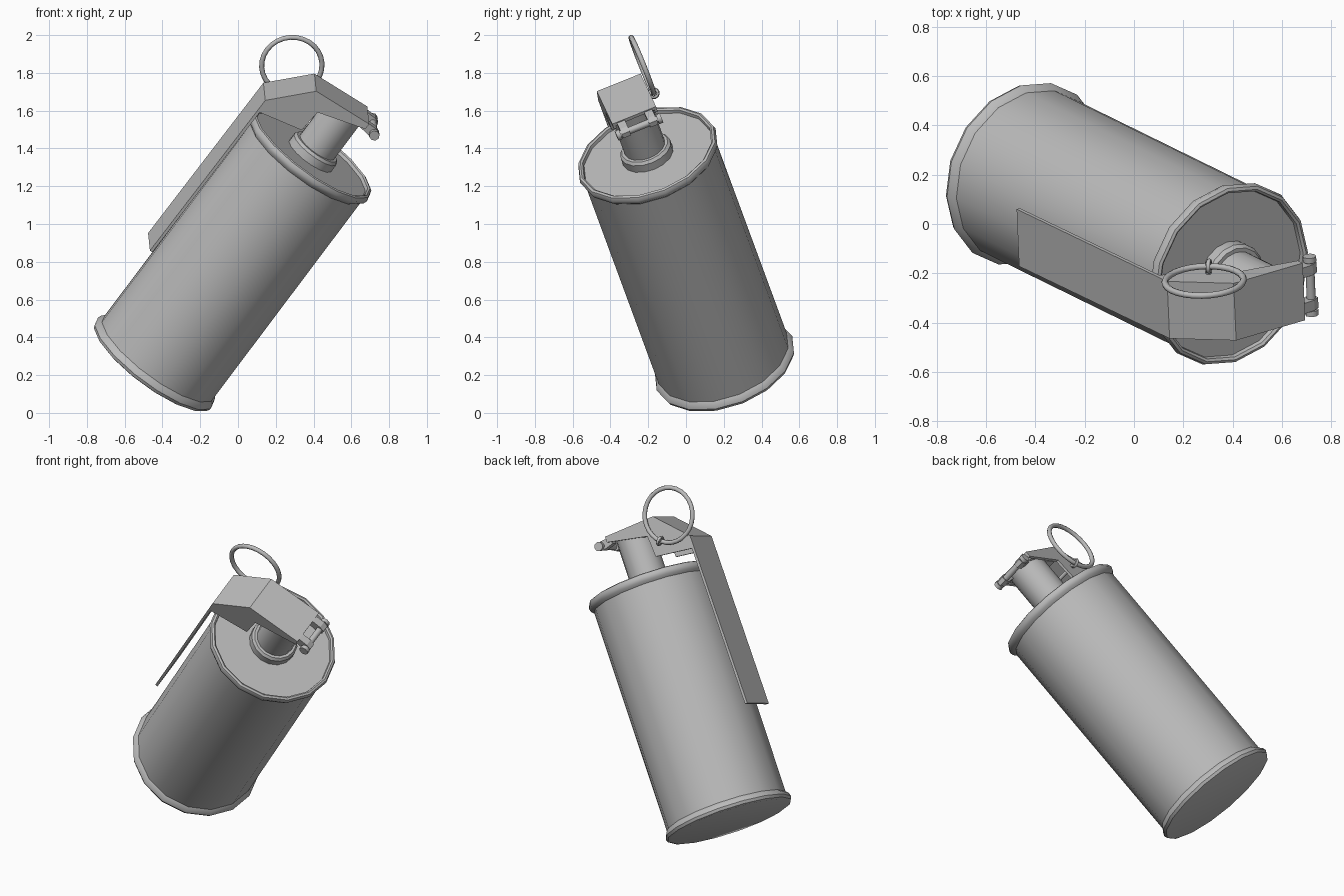
import bpy, bmesh, math
from mathutils import Matrix, Vector

if "Cube" in bpy.data.objects:
    bpy.data.objects.remove(bpy.data.objects["Cube"])

# Leaning frame: local x points away from the lever, local z runs up the can, origin at the top rim
A = Vector((0.577, -0.283, 0.767)).normalized()
V = Vector((-0.041, 0.927, 0.371))
V = (V - A * V.dot(A)).normalized()
U = V.cross(A)
FRAME = Matrix.Translation((0.39, -0.205, 1.37)) @ Matrix((U, V, A)).transposed().to_4x4()

grey = bpy.data.materials.new("metal grey")
grey.diffuse_color = (0.5, 0.5, 0.5, 1)
grey.use_nodes = True
grey.node_tree.nodes["Principled BSDF"].inputs["Base Color"].default_value = grey.diffuse_color


def finish(name, bm, angle=35):
    bmesh.ops.recalc_face_normals(bm, faces=bm.faces)
    me = bpy.data.meshes.new(name)
    bm.to_mesh(me)
    bm.free()
    me.materials.append(grey)
    me.shade_smooth()
    me.set_sharp_from_angle(angle=math.radians(angle))
    ob = bpy.data.objects.new(name, me)
    ob.matrix_world = FRAME
    bpy.context.collection.objects.link(ob)
    return ob


def lathe(name, profile, sides, angle=35):
    """Spin (radius, height) points about local z; the ends are capped."""
    bm = bmesh.new()
    rings = [[bm.verts.new((r * math.cos(2 * math.pi * i / sides), r * math.sin(2 * math.pi * i / sides), h))
              for i in range(sides)] for r, h in profile]
    for lo, hi in zip(rings, rings[1:]):
        for i in range(sides):
            j = (i + 1) % sides
            bm.faces.new((lo[i], lo[j], hi[j], hi[i]))
    bm.faces.new(rings[0][::-1])
    bm.faces.new(rings[-1])
    return finish(name, bm, angle)


def plate(name, outline, v0, v1):
    """Extrude a side outline (x, z) across the width."""
    bm = bmesh.new()
    face = bm.faces.new([bm.verts.new((x, v0, z)) for x, z in outline])
    ext = bmesh.ops.extrude_face_region(bm, geom=[face])
    bmesh.ops.translate(bm, vec=(0, v1 - v0, 0),
                        verts=[g for g in ext["geom"] if isinstance(g, bmesh.types.BMVert)])
    return finish(name, bm, 20)


def rod(name, x, z, v0, v1, r, sides=10):
    """Round bar running across the width."""
    bm = bmesh.new()
    m = Matrix.Translation((x, (v0 + v1) / 2, z)) @ Matrix.Rotation(math.pi / 2, 4, 'X')
    bmesh.ops.create_cone(bm, cap_ends=True, segments=sides, radius1=r, radius2=r, depth=v1 - v0, matrix=m)
    return finish(name, bm, 50)


def ring(name, center, major, minor, matrix, n=28, k=8):
    bm = bmesh.new()
    loops = []
    for i in range(n):
        t = 2 * math.pi * i / n
        loops.append([])
        for j in range(k):
            p = 2 * math.pi * j / k
            r = major + minor * math.cos(p)
            co = matrix @ Vector((r * math.cos(t), r * math.sin(t), minor * math.sin(p)))
            loops[-1].append(bm.verts.new(co + Vector(center)))
    for i in range(n):
        a, b = loops[i], loops[(i + 1) % n]
        for j in range(k):
            bm.faces.new((a[j], b[j], b[(j + 1) % k], a[(j + 1) % k]))
    return finish(name, bm, 60)


# Can with rolled rims and a recessed lid
lathe("can_body", [(0.365, -1.468), (0.380, -1.462), (0.387, -1.445), (0.380, -1.425), (0.365, -1.410),
                   (0.365, -0.045), (0.380, -0.030), (0.387, -0.010), (0.380, 0.010), (0.368, 0.015),
                   (0.358, 0.008), (0.355, -0.010)], 16, 40)

# Fuse collar and neck
lathe("collar", [(0.14, -0.02), (0.14, 0.035), (0.128, 0.05), (0.11, 0.05)], 16)
lathe("neck", [(0.112, 0.03), (0.112, 0.333)], 16)
plate("fuse_head", [(-0.13, 0.255), (0.08, 0.31), (0.08, 0.335), (-0.2, 0.335)], -0.105, 0.105)

# Bent safety lever with side flanges
HALF = 0.125
plate("lever", [(-0.423, -0.895), (-0.413, 0.15), (-0.22, 0.345), (0.12, 0.35),
                (0.12, 0.332), (-0.213, 0.327), (-0.397, 0.143), (-0.407, -0.895)], -HALF, HALF)
for side, s in (("front", -1), ("back", 1)):
    plate(side + "_lever_flange", [(-0.411, 0.075), (-0.412, 0.149), (-0.22, 0.344), (0.12, 0.349),
                                   (0.12, 0.315), (-0.145, 0.25), (-0.155, 0.12)],
          s * HALF, s * (HALF - 0.015))

# Hinge bar and its lugs at the end of the lever
rod("hinge_bar", 0.18, 0.312, -0.125, 0.125, 0.019)
for side, s in (("front", -1), ("back", 1)):
    a, b = sorted((s * 0.055, s * 0.1))
    plate(side + "_hinge_lug", [(0.10, 0.30), (0.10, 0.345), (0.175, 0.34), (0.205, 0.325),
                                (0.205, 0.298), (0.175, 0.285)], a, b)
    a, b = sorted((s * 0.105, s * 0.128))
    rod(side + "_hinge_cap", 0.18, 0.312, a, b, 0.028, 8)

# Safety pin, pull ring and the small eye holding it
rod("safety_pin", -0.235, 0.19, -0.11, 0.175, 0.012, 8)
ring("pull_ring", (-0.338, 0.155, 0.307), 0.16, 0.0135, Matrix.Rotation(math.pi / 2, 3, 'X'))
ring("pin_eye", (-0.23, 0.155, 0.188), 0.023, 0.009,
     Matrix.Rotation(math.radians(45), 3, 'Y'), 12, 6)
